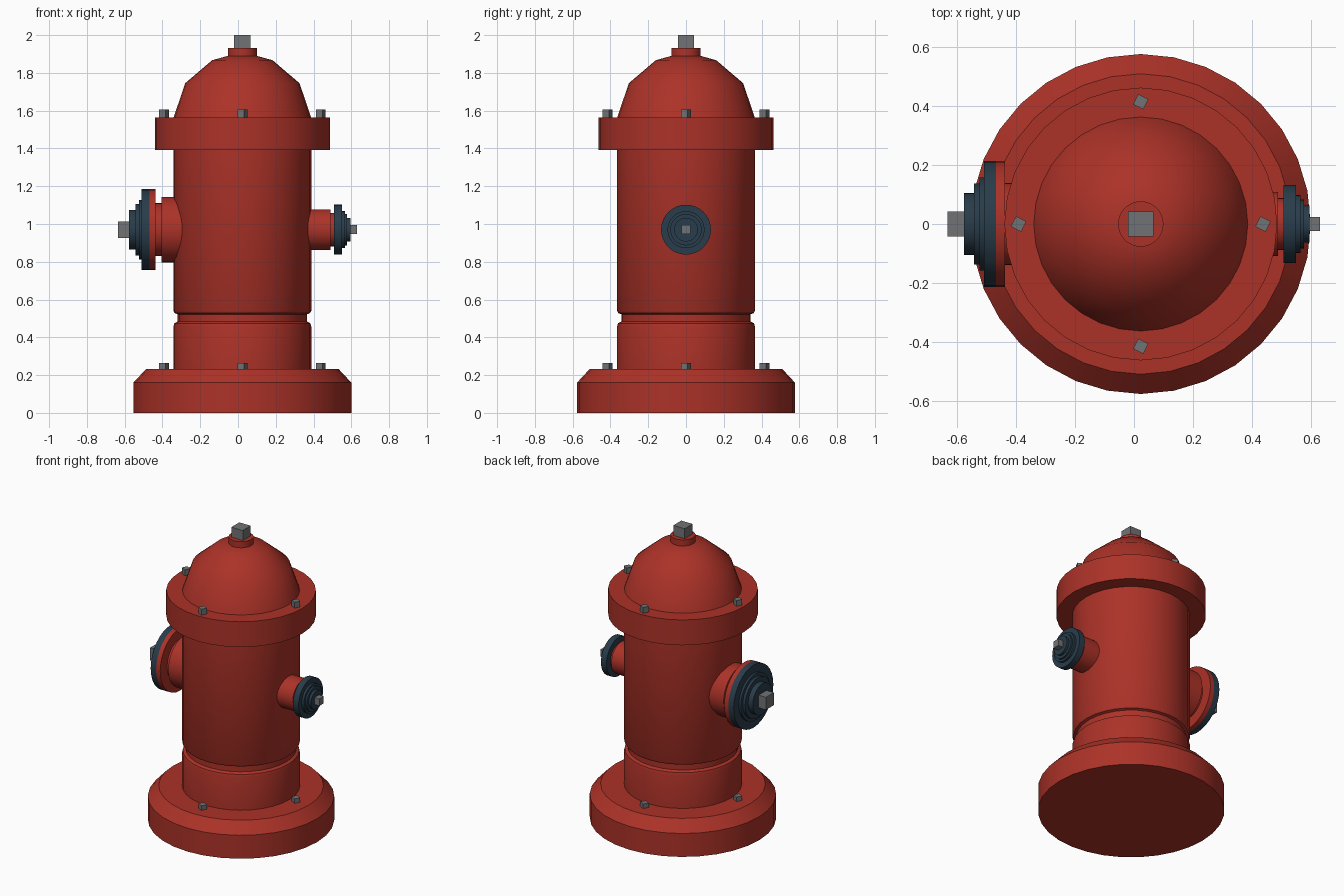
import bpy, bmesh, math
from mathutils import Matrix, Vector

if "Cube" in bpy.data.objects:
    bpy.data.objects.remove(bpy.data.objects["Cube"])

CX = 0.023      # the body axis sits slightly off centre
NOZZLE_Z = 0.97


def material(name, rgb):
    m = bpy.data.materials.new(name)
    m.diffuse_color = (*rgb, 1)
    m.use_nodes = True
    m.node_tree.nodes["Principled BSDF"].inputs["Base Color"].default_value = m.diffuse_color
    return m


RED = material("hydrant red", (0.41, 0.032, 0.021))
BLUE = material("dark blue", (0.022, 0.046, 0.069))
GREY = material("bolt grey", (0.165, 0.17, 0.175))


def finish(name, bm, mat, smooth=True):
    bmesh.ops.recalc_face_normals(bm, faces=bm.faces)
    me = bpy.data.meshes.new(name)
    bm.to_mesh(me)
    bm.free()
    me.materials.append(mat)
    if smooth:
        me.shade_smooth()
        me.set_sharp_from_angle(angle=math.radians(35))
    ob = bpy.data.objects.new(name, me)
    bpy.context.collection.objects.link(ob)
    return ob


def lathe(name, profile, mat, matrix, n=32):
    """Revolve (radius, height) points about local z and cap both ends."""
    bm = bmesh.new()
    rings = []
    for r, h in profile:
        rings.append([bm.verts.new((r * math.cos(2 * math.pi * i / n),
                                    r * math.sin(2 * math.pi * i / n), h)) for i in range(n)])
    for a, b in zip(rings, rings[1:]):
        for i in range(n):
            j = (i + 1) % n
            bm.faces.new((a[i], a[j], b[j], b[i]))
    bm.faces.new(rings[0])
    bm.faces.new(rings[-1])
    bm.transform(matrix)
    return finish(name, bm, mat)


def box(name, centre, size, mat, turn=0):
    bm = bmesh.new()
    bmesh.ops.create_cube(bm, size=1)
    bm.transform(Matrix.Translation(centre) @ Matrix.Rotation(turn, 4, 'Z')
                 @ Matrix.Diagonal((*size, 1)))
    return finish(name, bm, mat, smooth=False)


def steps(pairs, start):
    """Stepped profile from (radius, end distance) pairs."""
    out = []
    for r, end in pairs:
        out += [(r, start), (r, end)]
        start = end
    return out


# Upright body parts
UP = Matrix.Translation((CX, 0, 0))
lathe("base", [(0.577, 0), (0.577, 0.16), (0.51, 0.232)], RED, UP)
lathe("barrel", [(0.365, 0.22), (0.365, 0.457), (0.36, 0.474), (0.342, 0.484), (0.342, 0.522),
                 (0.358, 0.528), (0.365, 0.54), (0.365, 1.40)], RED, UP)
lathe("top_flange", [(0.463, 1.392), (0.463, 1.565)], RED, UP)
lathe("dome", [(0.365, 1.56), (0.303, 1.745), (0.16, 1.867), (0.07, 1.892)], RED, UP)
lathe("dome_collar", [(0.077, 1.885), (0.077, 1.932)], RED, UP)
box("top_nut", (CX, 0, 1.962), (0.086, 0.086, 0.076), GREY)

# Bolts around both flanges
for label, z0, z1 in (("base_bolt", 0.222, 0.263), ("flange_bolt", 1.555, 1.605)):
    for k in range(4):
        a = k * math.pi / 2
        box(f"{label}_{k + 1}", (CX + 0.415 * math.cos(a), 0.415 * math.sin(a), (z0 + z1) / 2),
            (0.039, 0.039, z1 - z0), GREY, math.radians(-27))

# Side outlets: profiles run outward from the centre plane
LEFT = Matrix.Translation((0, 0, NOZZLE_Z)) @ Matrix.Rotation(-math.pi / 2, 4, 'Y')
RIGHT = Matrix.Translation((0, 0, NOZZLE_Z)) @ Matrix.Rotation(math.pi / 2, 4, 'Y')

lathe("large_outlet", steps([(0.174, 0.406), (0.14, 0.438), (0.214, 0.469)], 0.2), RED, LEFT)
lathe("large_cap", steps([(0.214, 0.51), (0.158, 0.525), (0.137, 0.543), (0.105, 0.578)], 0.469),
      BLUE, LEFT)
box("large_cap_nut", (-0.602, 0, NOZZLE_Z), (0.064, 0.086, 0.086), GREY)

lathe("small_outlet", steps([(0.108, 0.489), (0.088, 0.51)], 0.3), RED, RIGHT)
lathe("small_cap", steps([(0.132, 0.55), (0.098, 0.566), (0.083, 0.578), (0.063, 0.595)], 0.508),
      BLUE, RIGHT)
box("small_cap_nut", (0.61, 0, NOZZLE_Z), (0.042, 0.048, 0.048), GREY)
